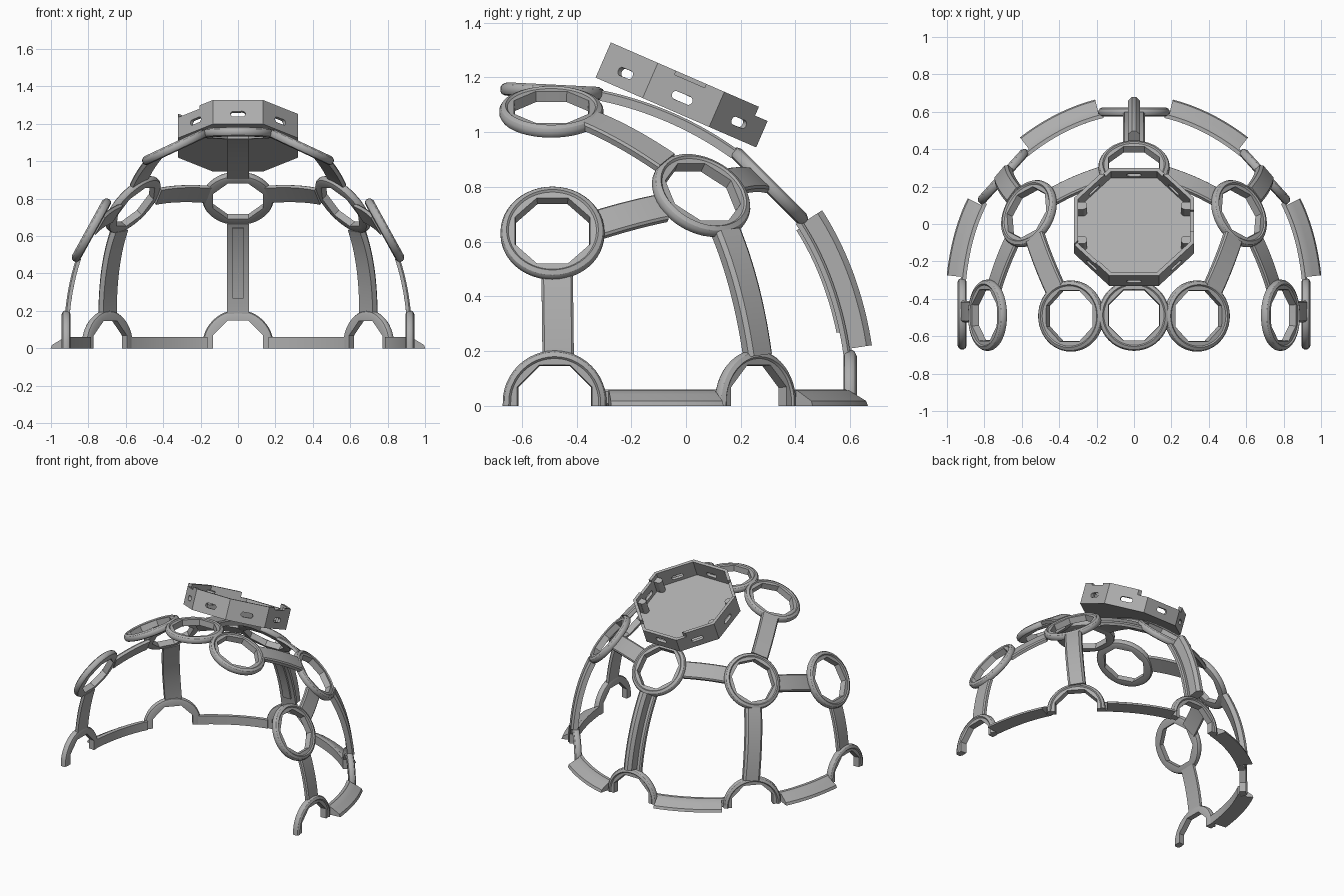
import bpy, bmesh, math
from mathutils import Vector, Matrix

if "Cube" in bpy.data.objects:
    bpy.data.objects.remove(bpy.data.objects["Cube"])

grey = bpy.data.materials.new("plain grey plastic")
grey.use_nodes = True
grey.diffuse_color = (0.42, 0.42, 0.42, 1)
grey.node_tree.nodes["Principled BSDF"].inputs["Base Color"].default_value = grey.diffuse_color


def finish(name, bm, mirror=False, smooth=True):
    bmesh.ops.recalc_face_normals(bm, faces=bm.faces)
    mesh = bpy.data.meshes.new(name)
    bm.to_mesh(mesh)
    bm.free()
    mesh.materials.append(grey)
    ob = bpy.data.objects.new(name, mesh)
    bpy.context.collection.objects.link(ob)
    bpy.ops.object.select_all(action="DESELECT")
    bpy.context.view_layer.objects.active = ob
    ob.select_set(True)
    if smooth:
        bpy.ops.object.shade_smooth_by_angle(angle=math.radians(32))
    if mirror:
        ob.modifiers.new("mirror", "MIRROR").use_mirror_merge = False
    return ob


def loft(bm, sections, closed=False):
    """Skin a list of closed sections, capping the ends of an open run."""
    rows = [[bm.verts.new(p) for p in s] for s in sections]
    k = len(rows[0])
    for i in range(len(rows) if closed else len(rows) - 1):
        a, b = rows[i], rows[(i + 1) % len(rows)]
        for j in range(k):
            bm.faces.new((a[j], a[(j + 1) % k], b[(j + 1) % k], b[j]))
    if not closed:
        bm.faces.new(rows[0])
        bm.faces.new(rows[-1])


def ring(name, node, half=False, mirror=False):
    """Round holder with an octagonal hole; half ones stand on the ground."""
    c, n = node
    up = Vector((0, 1, 0)) if n.z > 0.95 else Vector((0, 0, 1))
    up = (up - n * up.dot(n)).normalized()
    side = up.cross(n)
    step = math.radians(7.5)
    sections = []
    for i in range(25 if half else 48):
        a = i * step
        flat = (a + math.pi / 8) % (math.pi / 4) - math.pi / 8
        hole = 0.133 / math.cos(flat)
        profile = [(hole, -0.024), (0.17, -0.025), (0.184, -0.02), (0.19, -0.01),
                   (0.19, 0.006), (0.184, 0.016), (0.168, 0.024),
                   (0.161, 0.017), (hole + 0.004, 0.017)]
        d = side * math.cos(a) + up * math.sin(a)
        sections.append([c + d * r + n * h for r, h in profile])
    if half:
        # The feet reach down to the ground
        for p in sections[0] + sections[-1]:
            p.z = 0
    bm = bmesh.new()
    loft(bm, sections, closed=not half)
    finish(name, bm, mirror)


def slab(width, low, high, bevel=0.008):
    w = width / 2
    return [(-w, low), (w, low), (w, high - bevel), (w - bevel, high),
            (bevel - w, high), (-w, high - bevel)]


def strap(name, a, b, profile, mirror=False, clear=(0.165, 0.165), level=None):
    """Sweep a profile along the curved shell between two ring centres."""
    (p, n), (q, m) = a, b
    span = (q - p).length
    t0 = (q - p - n * (q - p).dot(n)).normalized() * span
    t1 = (q - p - m * (q - p).dot(m)).normalized() * span
    sections = []
    for i in range(81):
        t = i / 80
        pos = (p * (2*t**3 - 3*t*t + 1) + t0 * (t**3 - 2*t*t + t)
               + q * (3*t*t - 2*t**3) + t1 * (t**3 - t*t))
        if (pos - p).length < clear[0] or (pos - q).length < clear[1]:
            continue
        if level is not None:
            pos.z = level
        tan = (p * (6*t*t - 6*t) + t0 * (3*t*t - 4*t + 1)
               + q * (6*t - 6*t*t) + t1 * (3*t*t - 2*t)).normalized()
        nor = n.lerp(m, t)
        nor = (nor - tan * nor.dot(tan)).normalized()
        side = nor.cross(tan)
        sections.append([pos + side * u + nor * v for u, v in profile])
    bm = bmesh.new()
    loft(bm, sections)
    finish(name, bm, mirror)


def node(pos, normal):
    return Vector(pos), Vector(normal).normalized()


def moved(base, *offset):
    return base[0] + Vector(offset), base[1]


# Ring centres and the way each one faces
low_front = node((0.92, -0.48, 0.012), (1, 0, 0))
low_side = node((0.70, 0.255, 0.012), (0.74, 0.67, 0))
low_back = node((0, 0.60, 0.015), (0, 1, 0))
temple = node((0.785, -0.488, 0.632), (0.87, 0, 0.48))
crown_side = node((0.563, 0.056, 0.77), (0.66, 0.36, 0.64))
crown_back = node((0, 0.305, 0.803), (0, 0.7, 0.7))
top_side = node((0.338, -0.492, 1.076), (0.42, 0, 0.9))
top_front = node((0, -0.488, 1.15), (0, 0.05, 1))

ring("low_front_half_ring", low_front, half=True, mirror=True)
ring("low_side_half_ring", low_side, half=True, mirror=True)
ring("low_back_half_ring", low_back, half=True)
ring("temple_ring", temple, mirror=True)
ring("crown_side_ring", crown_side, mirror=True)
ring("crown_back_ring", crown_back)
ring("top_side_ring", top_side, mirror=True)
ring("top_front_ring", top_front)

# Straps of the shell
thin = slab(0.115, -0.013, 0.013)
thick = slab(0.112, -0.014, 0.032, 0.014)
strap("temple_strap", moved(temple, 0, 0.015, 0), moved(low_front, 0, 0.015, 0), thin, True)
strap("side_strap", moved(temple, 0, 0, -0.025), moved(crown_side, 0.01, 0, -0.025), thin, True)
strap("crown_strap", crown_side, crown_back, thin, True)
strap("top_side_strap", moved(top_side, 0.01, 0, 0.01), moved(crown_side, 0, 0, 0.02),
      slab(0.115, -0.01, 0.02), True)
strap("rear_side_strap", moved(crown_side, 0, 0.022, 0), moved(low_side, -0.01, 0.022, 0),
      thick, True)
strap("top_strap", top_front, crown_back, slab(0.115, -0.013, 0.026))
strap("back_strap", crown_back, low_back, thin)
strap("back_spine", crown_back, low_back, slab(0.062, 0.0, 0.095, 0.02), clear=(0.17, 0.19))
strap("back_inner_rib", crown_back, low_back, slab(0.06, -0.024, 0.0), clear=(0.185, 0.25))

# Base band with its sloping outer bumper
band = slab(0.06, -0.014, 0.014)
bumper = [(-0.03, 0), (0.028, 0), (0.026, 0.02), (0.012, 0.045), (-0.012, 0.085), (-0.03, 0.092)]
for label, a, b in (("side", low_front, low_side), ("rear", low_side, low_back)):
    strap(label + "_base_band", a, b, band, True, level=0.03)
    strap(label + "_base_bumper", a, b, bumper, True, clear=(0.19, 0.185), level=0.03)

# Tilted octagonal tray for the electronics
tilt = Matrix.Translation((0, -0.037, 1.072)) @ Matrix.Rotation(math.radians(-23.5), 4, "X")


def octagon(apothem, z):
    r = apothem / math.cos(math.pi / 8)
    return [tilt @ Vector((r * math.cos((i + 0.5) * math.pi / 4),
                           r * math.sin((i + 0.5) * math.pi / 4), z)) for i in range(8)]


bm = bmesh.new()
loft(bm, [octagon(0.32, 0), octagon(0.32, 0.14), octagon(0.30, 0.14), octagon(0.30, 0.02)])
tray = finish("octagonal_tray", bm, smooth=False)


def add_box(bm, pos, size, turn=0.0):
    m = (tilt @ Matrix.Rotation(turn, 4, "Z") @ Matrix.Translation(pos)
         @ Matrix.Diagonal((*size, 1)))
    bmesh.ops.create_cube(bm, size=1, matrix=m)


# Oval slots, one per wall, then notches along the rim
cuts = []
for i in range(8):
    bm = bmesh.new()
    outline = []
    for k in range(16):
        a = k * math.tau / 16
        shift = 0.024 if math.cos(a) > 0 else -0.024
        outline.append((shift + 0.016 * math.cos(a), 0.058 + 0.016 * math.sin(a)))
    turn = tilt @ Matrix.Rotation(i * math.pi / 4, 4, "Z")
    loft(bm, [[turn @ Vector((x, u, v)) for u, v in outline] for x in (0.27, 0.35)])
    cuts.append(finish("slot_cutter", bm, smooth=False))
for pos, size, turn in (((0.32, 0, 0.15), (0.1, 0.12, 0.05), 0),
                        ((0.32, 0, 0.14), (0.1, 0.5, 0.07), math.pi / 2),
                        ((0.32, -0.05, 0.15), (0.1, 0.16, 0.06), -3 * math.pi / 4)):
    bm = bmesh.new()
    add_box(bm, pos, size, turn)
    cuts.append(finish("notch_cutter", bm, smooth=False))
for cutter in cuts:
    cutter.hide_render = True
    mod = tray.modifiers.new("cut", "BOOLEAN")
    mod.operation, mod.object, mod.solver = "DIFFERENCE", cutter, "EXACT"
    bpy.context.view_layer.objects.active = tray
    bpy.ops.object.modifier_apply(modifier=mod.name)
    bpy.data.objects.remove(cutter)

# Screw posts inside the tray, rounded towards the middle
bm = bmesh.new()
for s in (-1, 1):
    for y in (-0.1, 0.1):
        add_box(bm, (s * 0.29, y, 0.065), (0.03, 0.044, 0.09))
        bmesh.ops.create_cone(bm, cap_ends=True, segments=16, radius1=0.022, radius2=0.022,
                              depth=0.09, matrix=tilt @ Matrix.Translation((s * 0.272, y, 0.065)))
finish("screw_posts", bm)
